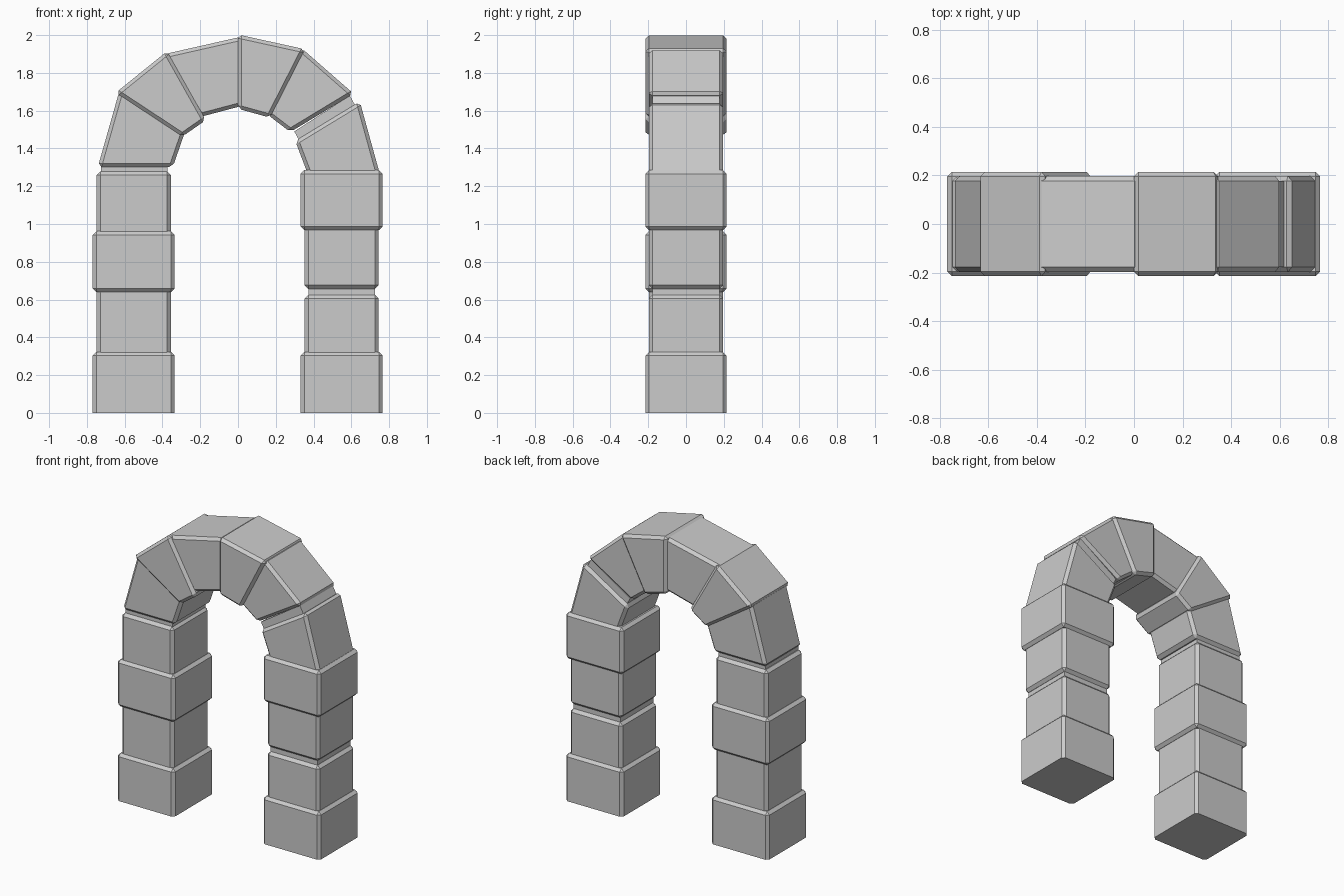
import bpy
import bmesh

if "Cube" in bpy.data.objects:
    bpy.data.objects.remove(bpy.data.objects["Cube"])

WIDE, NARROW, NECK = 0.215, 0.197, 0.178   # half depths of the stones
BEVEL = 0.019


def stone(name, profile, half_depth, bevel=BEVEL):
    """Extrude an x-z profile through y, chamfer all edges, cut flat at the ground."""
    bm = bmesh.new()
    face = bm.faces.new([bm.verts.new((x, -half_depth, z)) for x, z in profile])
    ext = bmesh.ops.extrude_face_region(bm, geom=[face])
    verts = [v for v in ext["geom"] if isinstance(v, bmesh.types.BMVert)]
    bmesh.ops.translate(bm, verts=verts, vec=(0, 2 * half_depth, 0))
    bmesh.ops.recalc_face_normals(bm, faces=bm.faces[:])
    if bevel:
        bmesh.ops.bevel(bm, geom=bm.edges[:], offset=bevel, segments=1,
                        profile=0.5, affect='EDGES')
    if min(v.co.z for v in bm.verts) < 0:
        bmesh.ops.bisect_plane(bm, geom=bm.verts[:] + bm.edges[:] + bm.faces[:],
                               plane_co=(0, 0, 0), plane_no=(0, 0, -1), clear_outer=True)
        bmesh.ops.holes_fill(bm, edges=[e for e in bm.edges if e.is_boundary])
    bmesh.ops.recalc_face_normals(bm, faces=bm.faces[:])
    mesh = bpy.data.meshes.new(name)
    bm.to_mesh(mesh)
    bm.free()
    bpy.context.collection.objects.link(bpy.data.objects.new(name, mesh))


def block(name, cx, half_width, z0, z1, half_depth, bevel=BEVEL):
    stone(name, [(cx - half_width, z0), (cx + half_width, z0),
                 (cx + half_width, z1), (cx - half_width, z1)], half_depth, bevel)


# Pillar stones: (bottom, top, is wide), hidden ends sink into the wide neighbours
pillars = {
    "left": (-0.552, [(-0.1, 0.322, True), (0.28, 0.68, False),
                      (0.64, 0.962, True), (0.92, 1.278, False)]),
    "right": (0.549, [(-0.1, 0.322, True), (0.28, 0.625, False),
                      (0.657, 1.0, False), (0.967, 1.285, True)]),
}
for side, (cx, rows) in pillars.items():
    for i, (z0, z1, wide) in enumerate(rows, 1):
        block(f"{side}_pillar_stone_{i}", cx, 0.217 if wide else 0.196,
              z0, z1, WIDE if wide else NARROW)

# Recessed joints where two narrow stones meet
block("left_pillar_joint", -0.548, 0.176, 1.25, 1.32, NECK, 0)
block("right_pillar_joint", 0.548, 0.176, 0.61, 0.675, NECK, 0)
stone("arch_joint", [(0.298, 1.49), (0.592, 1.68), (0.622, 1.625), (0.328, 1.435)], NECK, 0)

# Wedge stones of the arch, left to right
wedges = [
    (NARROW, [(-0.742, 1.302), (-0.345, 1.302), (-0.28, 1.49), (-0.627, 1.708)]),
    (WIDE, [(-0.647, 1.695), (-0.375, 1.915), (-0.17, 1.55), (-0.295, 1.463)]),
    (NARROW, [(-0.4, 1.897), (0.02, 1.992), (0.02, 1.625), (-0.2, 1.567)]),
    (WIDE, [(0.0, 2.003), (0.355, 1.925), (0.17, 1.563), (0.0, 1.61)]),
    (NARROW, [(0.335, 1.932), (0.612, 1.69), (0.277, 1.487), (0.155, 1.58)]),
    (NARROW, [(0.645, 1.648), (0.755, 1.25), (0.375, 1.25), (0.303, 1.44)]),
]
for i, (half_depth, profile) in enumerate(wedges, 1):
    stone(f"arch_stone_{i}", profile, half_depth)
